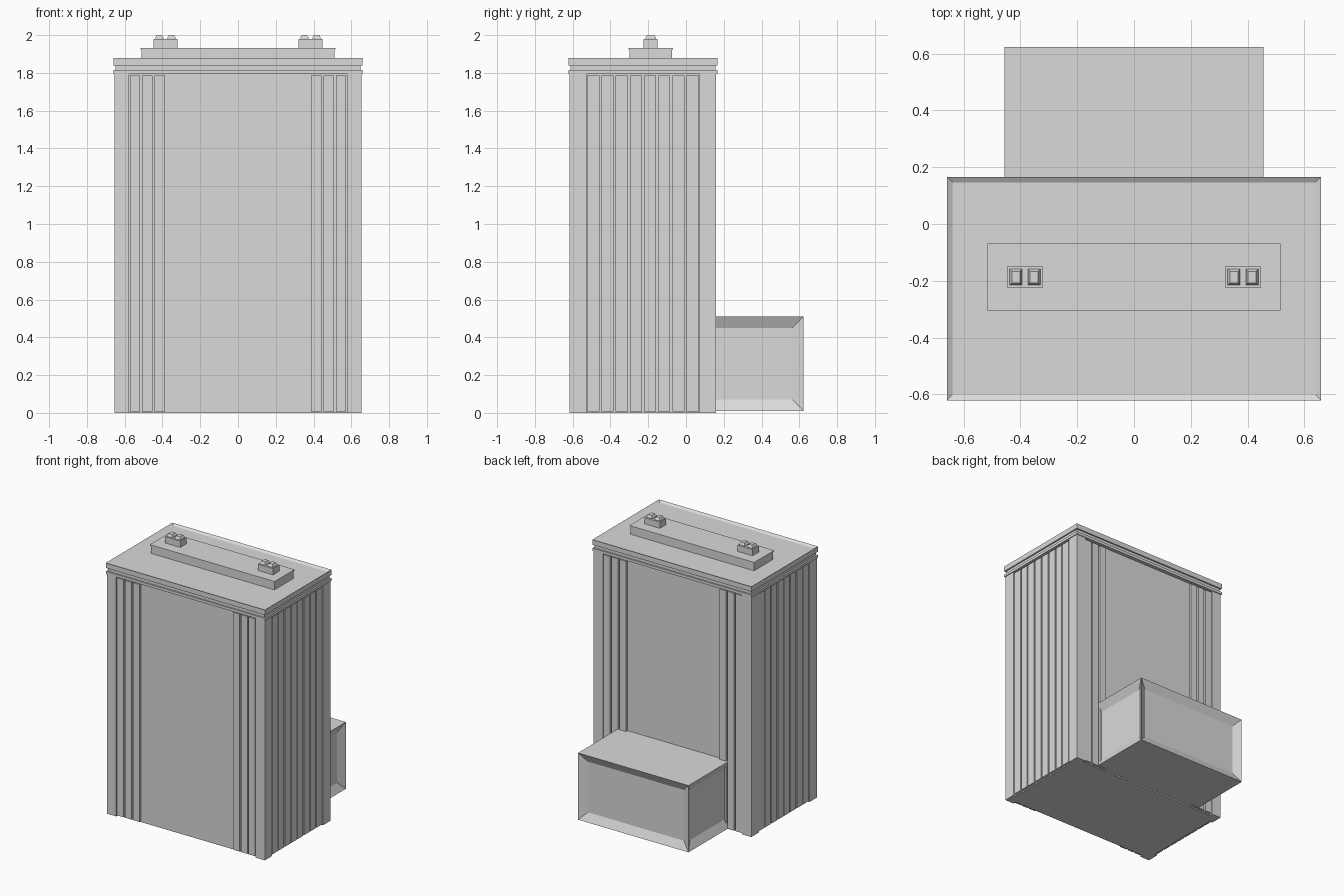
import bpy
import bmesh
from mathutils import Vector

old = bpy.data.objects.get("Cube")
if old:
    bpy.data.objects.remove(old, do_unlink=True)

grey = bpy.data.materials.new("light_grey")
grey.use_nodes = True
grey.diffuse_color = (0.7, 0.7, 0.7, 1)
grey.node_tree.nodes["Principled BSDF"].inputs["Base Color"].default_value = (0.7, 0.7, 0.7, 1)

CY = -0.228             # centre depth of the main case
HX, HY = 0.653, 0.388   # half size of the main case
RECESS = 0.022          # depth of the recessed wall behind the ribs
LID_Z = 1.795


def block(name, lo, hi, taper=0, insets=(), thickness=0, depth=0):
    """Box from corner to corner, with optional tapered top and recessed faces."""
    lo, hi = Vector(lo), Vector(hi)
    bm = bmesh.new()
    bmesh.ops.create_cube(bm, size=1)
    for v in bm.verts:
        top = v.co.z > 0
        v.co = Vector(((lo[i] + hi[i]) / 2 + v.co[i] * (hi[i] - lo[i]) for i in range(3)))
        if top and taper:
            v.co.x += taper if v.co.x < (lo.x + hi.x) / 2 else -taper
            v.co.y += taper if v.co.y < (lo.y + hi.y) / 2 else -taper
    bm.normal_update()
    for direction in insets:
        face = max(bm.faces, key=lambda f: f.normal.dot(direction) * f.calc_area())
        bmesh.ops.inset_individual(bm, faces=[face], thickness=thickness, depth=depth,
                                   use_even_offset=True)
        bm.normal_update()
    mesh = bpy.data.meshes.new(name)
    bm.to_mesh(mesh)
    bm.free()
    mesh.materials.append(grey)
    obj = bpy.data.objects.new(name, mesh)
    bpy.context.collection.objects.link(obj)
    return obj


def centred(name, hx, hy, z0, z1, cx=0, cy=CY, **kw):
    return block(name, (cx - hx, cy - hy, z0), (cx + hx, cy + hy, z1), **kw)


# Main case: recessed core with four corner posts
centred("case_core", HX - RECESS, HY - RECESS, 0, LID_Z)
POST_X, POST_Y = 0.577, 0.3
for sx in (-1, 1):
    for sy in (-1, 1):
        centred("corner_post", (HX - POST_X) / 2, (HY - POST_Y) / 2, 0, LID_Z,
                cx=sx * (HX + POST_X) / 2, cy=CY + sy * (HY + POST_Y) / 2)

# Vertical ribs, three beside each post on front and back, eight on each side
RIB_TOP, RIB_LOW, PROUD = 1.785, 0.008, 0.003
for s in (-1, 1):
    for sy in (-1, 1):
        for x in (0.414, 0.48, 0.545):
            centred("wall_rib", 0.027, RECESS / 2, RIB_LOW, RIB_TOP,
                    cx=s * x, cy=CY + sy * (HY - PROUD - RECESS / 2))
    for i in range(8):
        centred("side_rib", RECESS / 2, 0.032, RIB_LOW, RIB_TOP,
                cx=s * (HX - PROUD - RECESS / 2), cy=CY + (i - 3.5) * 0.0749)

# Lid: lower band, neck and rimmed upper plate
centred("lid_lower_band", 0.659, 0.394, LID_Z, 1.815)
centred("lid_neck", 0.648, 0.383, 1.81, 1.845)
centred("lid_plate", 0.659, 0.394, 1.84, 1.878,
        insets=[Vector((0, 0, 1))], thickness=0.02, depth=-0.012)

# Raised bar on the lid with a thin overhanging cap
BAR_Y = -0.187
centred("top_bar", 0.512, 0.113, 1.86, 1.926, cy=BAR_Y)
centred("top_bar_cap", 0.517, 0.118, 1.924, 1.932, cy=BAR_Y)

# Terminals with paired tapered studs
for s in (-1, 1):
    centred("terminal_block", 0.063, 0.037, 1.93, 1.979, cx=s * 0.384, cy=BAR_Y)
    for dx in (-0.032, 0.032):
        centred("terminal_stud", 0.022, 0.028, 1.978, 1.985, cx=s * 0.384 + dx, cy=BAR_Y)
        centred("terminal_stud_top", 0.022, 0.028, 1.985, 2.0,
                cx=s * 0.384 + dx, cy=BAR_Y, taper=0.008)

# Rear box with sloped, recessed panels on its sides and back
block("rear_box", (-0.457, 0.08, 0.01), (0.457, 0.623, 0.51),
      insets=[Vector((1, 0, 0)), Vector((-1, 0, 0)), Vector((0, 1, 0))],
      thickness=0.06, depth=-0.03)
